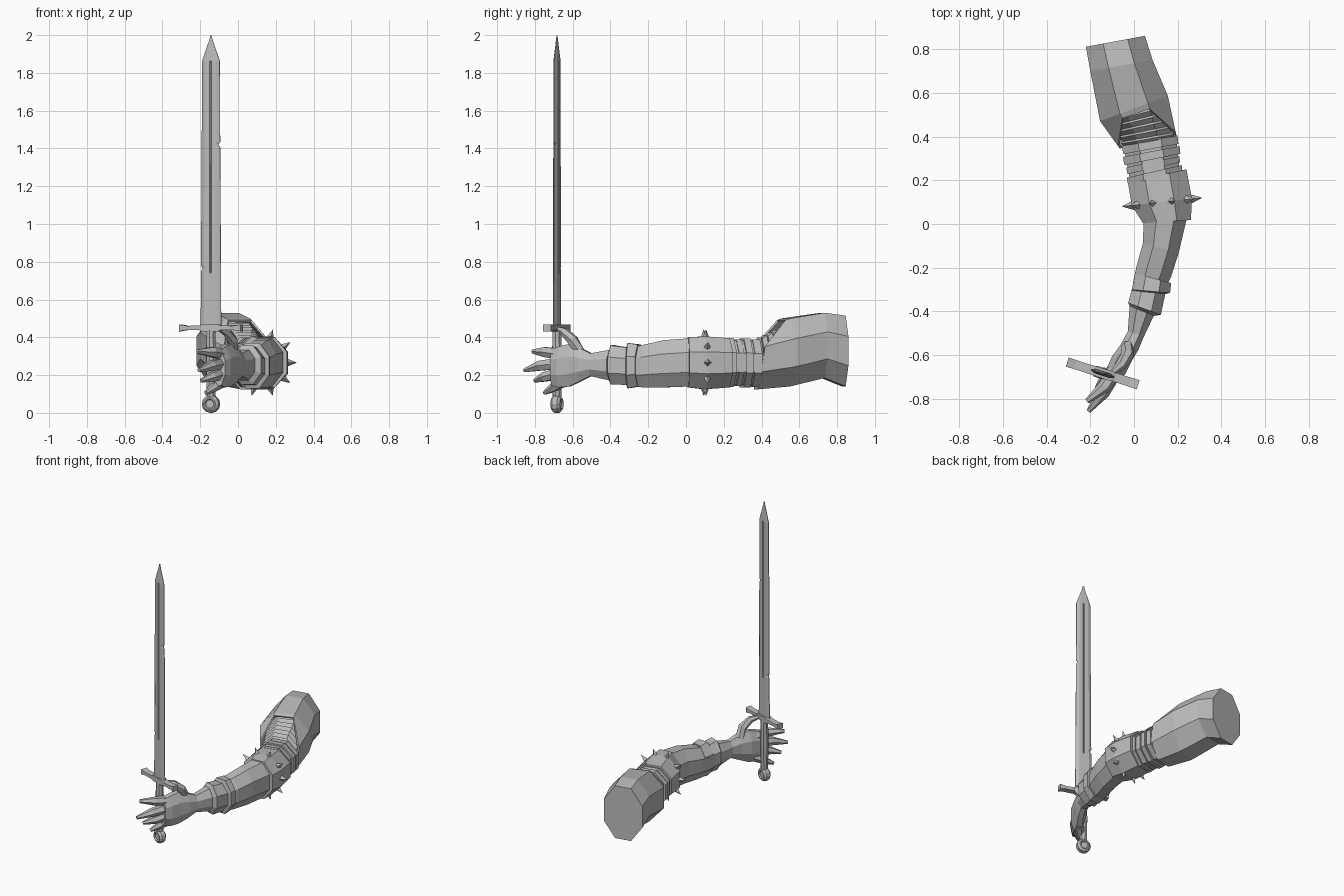
import bpy, bmesh, math
from mathutils import Vector, Matrix

if "Cube" in bpy.data.objects:
    bpy.data.objects.remove(bpy.data.objects["Cube"])

grey = bpy.data.materials.new("steel_grey")
grey.diffuse_color = (0.5, 0.5, 0.5, 1)
grey.use_nodes = True
grey.node_tree.nodes["Principled BSDF"].inputs["Base Color"].default_value = grey.diffuse_color


def make(name, bm, matrix=None):
    bmesh.ops.recalc_face_normals(bm, faces=bm.faces)
    if matrix:
        bm.transform(matrix)
    me = bpy.data.meshes.new(name)
    bm.to_mesh(me)
    bm.free()
    me.materials.append(grey)
    ob = bpy.data.objects.new(name, me)
    bpy.context.collection.objects.link(ob)
    return ob


def skin(name, rings, matrix=None, cap_start=True, cap_end=True):
    """Bridge a list of equal-length point rings."""
    bm = bmesh.new()
    vs = [[bm.verts.new(p) for p in r] for r in rings]
    n = len(vs[0])
    for a, b in zip(vs, vs[1:]):
        for i in range(n):
            j = (i + 1) % n
            bm.faces.new((a[i], a[j], b[j], b[i]))
    if cap_start:
        bm.faces.new(vs[0])
    if cap_end:
        bm.faces.new(vs[-1])
    return make(name, bm, matrix)


def octagon(xl, yl, xr, yr, zb, zt, grow=0.0):
    """Upright octagon between a left and a right point."""
    left, right = Vector((xl, yl, 0)), Vector((xr, yr, 0))
    c = (left + right) / 2 + Vector((0, 0, (zb + zt) / 2))
    a = (right - left) / 2
    a += a.normalized() * grow
    h = Vector((0, 0, (zt - zb) / 2 + grow))
    k = 1 / math.cos(math.pi / 8)
    return [c + k * (a * math.cos(t) + h * math.sin(t))
            for t in (math.pi / 8 + i * math.pi / 4 for i in range(8))]


def mix(a, b, t):
    return [p + (q - p) * t for p, q in zip(a, b)]


def tube(name, pts, n=6):
    """Tapered limb through (x, y, z, radius) points."""
    ps = [Vector(p[:3]) for p in pts]
    rings = []
    for i, p in enumerate(ps):
        d = ps[min(i + 1, len(ps) - 1)] - ps[max(i - 1, 0)]
        q = d.to_track_quat('Z', 'Y')
        r = pts[i][3]
        rings.append([p + q @ Vector((r * math.cos(k * math.tau / n),
                                      r * math.sin(k * math.tau / n), 0)) for k in range(n)])
    return skin(name, rings)


# Shoulder sleeve, with its upper front edge cut back
back = octagon(-.22, .81, .05, .86, .14, .515)
elbow = octagon(-.20, .70, .085, .75, .185, .53)
mid = octagon(-.155, .47, .155, .585, .14, .50)
rim = octagon(-.065, .345, .195, .40, .125, .44)
for i, t in ((0, .1), (1, .85), (2, .85), (3, .1)):
    rim[i] = rim[i].lerp(mid[i], t)
sleeve = skin("shoulder_sleeve", [back, elbow, mid, rim], cap_end=False)
mod = sleeve.modifiers.new("thickness", 'SOLIDIFY')
mod.thickness = 0.012
mod.offset = -1

# Ribbed padding in the sleeve opening
low = (-.045, .35, .18, .385, .16, .385)
high = (-.125, .53, .13, .61, .18, .475)
ribs = []
for i in range(7):
    for t, g in ((i / 7, 0), ((i + .7) / 7, .012)):
        ribs.append(octagon(*mix(low, high, t), grow=g - .006))
skin("ribbed_padding", ribs)

# Upper arm with strapped bands
arm_a = (-.05, .37, .19, .41, .145, .38)
arm_b = (-.015, .18, .21, .235, .15, .385)
skin("upper_arm", [octagon(*arm_a), octagon(*arm_b)])
for t0, t1, g in ((.04, .26, .008), (.32, .52, .012), (.58, .74, .006), (.82, .97, .012)):
    skin("arm_band", [octagon(*mix(arm_a, arm_b, t), grow=w) for t, w in
                      ((t0, 0), (t0, g), (t1, g), (t1, 0))])

# Spiked cuff
skin("spiked_cuff", [octagon(-.028, .19, .24, .25, .135, .395),
                     octagon(-.01, .085, .265, .115, .125, .405),
                     octagon(.04, .005, .26, .018, .135, .40)])
side = Vector((.275, .03, 0)).normalized()
for k in range(10):
    ang = k * math.tau / 10
    d = side * math.cos(ang) + Vector((0, 0, math.sin(ang)))
    bm = bmesh.new()
    bmesh.ops.create_cone(bm, cap_ends=True, segments=4, radius1=.025, radius2=.001, depth=.06)
    pos = Vector((.128, .10, .266)) + d * .153
    q = d.to_track_quat('Z', 'Y')
    make("cuff_spike", bm, Matrix.Translation(pos) @ q.to_matrix().to_4x4())

# Forearm plates, each flaring at its front edge
skin("forearm", [octagon(*r) for r in (
    (.045, .02, .24, .02, .14, .395),
    (.04, -.09, .205, -.13, .135, .385),
    (.01, -.20, .17, -.24, .135, .36),
    (-.005, -.27, .145, -.29, .14, .345))])
skin("forearm_plate", [octagon(*r) for r in (
    (.005, -.225, .17, -.27, .14, .362),
    (-.01, -.30, .165, -.315, .13, .37),
    (-.008, -.305, .145, -.32, .145, .35))])
skin("wrist_plate", [octagon(*r) for r in (
    (-.005, -.28, .145, -.31, .148, .345),
    (-.022, -.345, .125, -.405, .15, .355),
    (-.027, -.36, .122, -.415, .15, .36),
    (-.02, -.375, .095, -.42, .17, .335))])

# Hand
skin("hand", [octagon(*r) for r in (
    (-.02, -.37, .095, -.41, .17, .335),
    (-.028, -.49, .045, -.515, .195, .315),
    (-.06, -.55, .02, -.575, .165, .345),
    (-.10, -.605, -.01, -.625, .14, .365),
    (-.125, -.66, -.04, -.685, .135, .35),
    (-.135, -.70, -.07, -.72, .145, .335))])
for name, pts in (
    ("index_finger", ((-.08, -.66, .31, .034), (-.135, -.745, .322, .03), (-.215, -.81, .325, .012))),
    ("middle_finger", ((-.085, -.67, .262, .034), (-.14, -.77, .25, .03), (-.207, -.855, .225, .011))),
    ("ring_finger", ((-.085, -.67, .21, .033), (-.135, -.75, .19, .028), (-.195, -.80, .17, .011))),
    ("little_finger", ((-.08, -.65, .165, .03), (-.13, -.70, .135, .026), (-.17, -.75, .105, .011))),
    ("thumb", ((-.03, -.56, .32, .03), (-.03, -.60, .385, .03),
               (-.06, -.645, .43, .024), (-.11, -.69, .45, .01))),
):
    tube(name, pts)

# Sword, made upright in its own frame, then turned to the grip
hilt = Matrix.Translation((-.143, -.683, 0)) @ Matrix.Rotation(-.31, 4, 'Z')


def blade_ring(z, wl, wr, t, g):
    half = [(wr, .002), (wr * .65, t), (.005, t), (0, t - g), (-.005, t), (-wl * .65, t), (-wl, .002)]
    return [(x, y, z) for x, y in half] + [(x, -y, z) for x, y in reversed(half)]


# Blade with a central groove and two edge nicks
skin("blade", [blade_ring(*r) for r in (
    (.45, .057, .057, .011, 0), (.74, .055, .055, .011, 0), (.745, .055, .055, .011, .006),
    (.75, .055, .055, .011, .006), (.765, .046, .055, .011, .006), (.78, .055, .055, .011, .006),
    (1.405, .051, .051, .010, .006), (1.42, .051, .041, .010, .006), (1.435, .051, .051, .010, .006),
    (1.855, .049, .049, .010, .006), (1.862, .049, .049, .010, 0), (1.998, .001, .001, .001, 0))], hilt)

# Cross guard, flared at both ends
skin("cross_guard", [[(x, -w, .45 - h), (x, w, .45 - h), (x, w, .45 + h), (x, -w, .45 + h)]
                     for x, w, h in ((-.17, .022, .018), (-.13, .021, .011), (-.06, .021, .012),
                                     (-.045, .022, .018), (.045, .022, .018), (.06, .021, .012),
                                     (.13, .021, .011), (.17, .022, .018))], hilt)

# Grip
skin("grip", [[(r * math.cos(k * math.pi / 4), r * math.sin(k * math.pi / 4), z) for k in range(8)]
              for z, r in ((.08, .024), (.25, .028), (.44, .025))], hilt)

# Disc pommel with recessed faces
skin("pommel", [[(r * math.cos(k * math.tau / 12), y, .047 + r * math.sin(k * math.tau / 12))
                 for k in range(12)]
                for y, r in ((-.018, .022), (-.026, .027), (-.026, .034), (-.014, .047),
                             (.014, .047), (.026, .034), (.026, .027), (.018, .022))], hilt)
